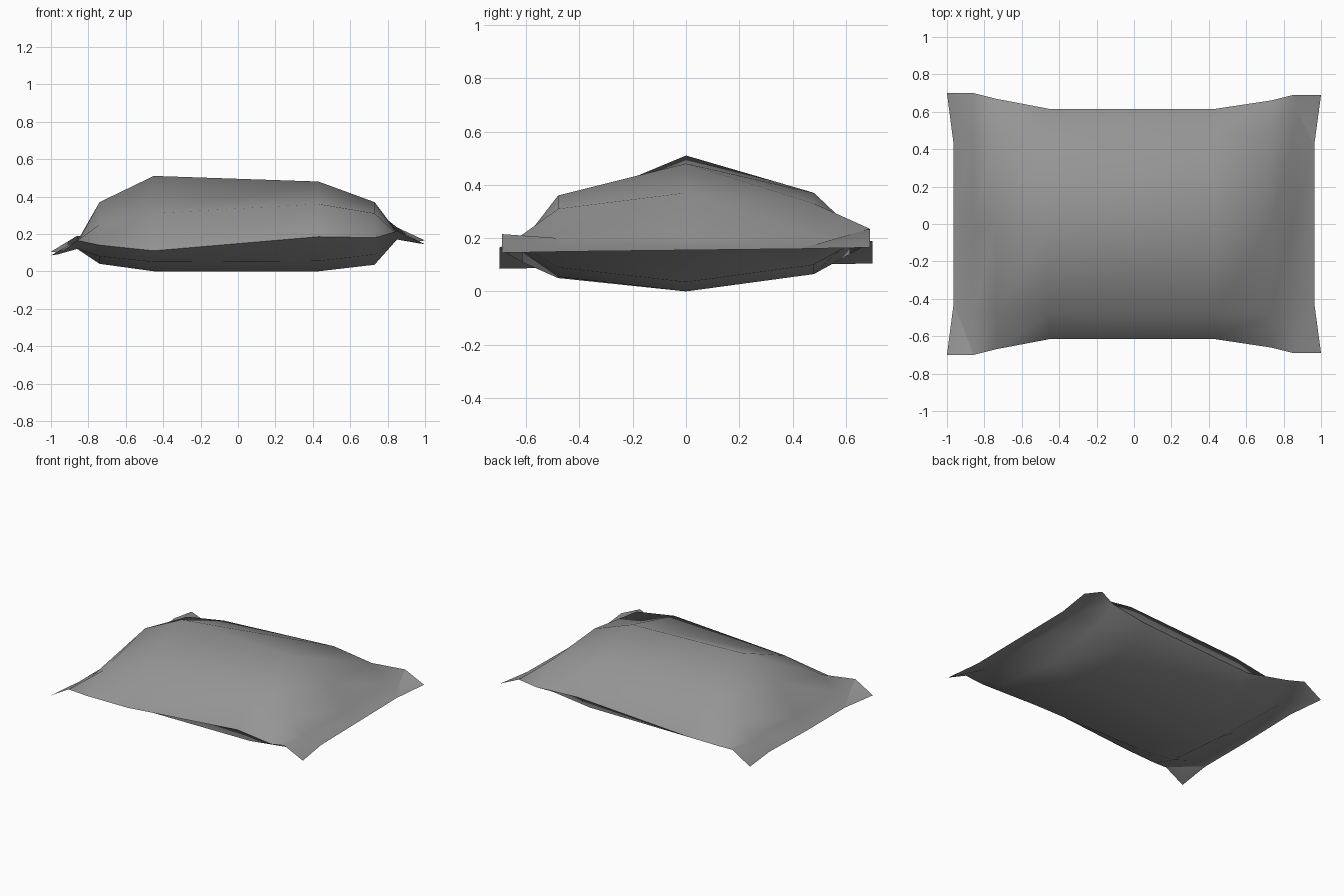
import bpy
import bmesh

# Remove the default object
default = bpy.data.objects.get("Cube")
if default:
    bpy.data.objects.remove(default, do_unlink=True)


def make_material(name, color):
    material = bpy.data.materials.new(name)
    material.use_nodes = True
    material.diffuse_color = color
    shader = material.node_tree.nodes["Principled BSDF"]
    shader.inputs["Base Color"].default_value = color
    shader.inputs["Roughness"].default_value = 0.9
    return material


# Each cross-section runs front to back: seam, shoulder, crown, shoulder, seam.
# x position, half depth, seam heights, upper heights, lower heights
sections = [
    (-1.00, .70, (.085, .105), (.09, .09, .10), (.09, .09, .10)),
    (-.86, .70, (.165, .19), (.15, .16, .17), (.12, .12, .13)),
    (-.74, .67, (.14, .17), (.25, .37, .27), (.08, .04, .09)),
    (-.45, .615, (.11, .14), (.31, .51, .32), (.05, 0, .065)),
    (.43, .615, (.185, .19), (.36, .48, .37), (.055, 0, .065)),
    (.73, .66, (.18, .20), (.31, .37, .33), (.09, .035, .10)),
    (.85, .69, (.215, .235), (.20, .20, .21), (.17, .17, .18)),
    (1.00, .69, (.145, .165), (.15, .155, .16), (.15, .155, .16)),
]
shoulder = .48
tip_inset = .035


def section_points(section, heights):
    """Points across one side of the pillow at a cross-section."""
    x, depth, seam, _, _ = section
    is_tip = abs(x) == 1
    inner_x = x - tip_inset * x if is_tip else x
    inner_y = .43 if is_tip else shoulder
    front, crown, back = heights
    return [
        (x, -depth, seam[0]),
        (inner_x, -inner_y, front),
        (inner_x, 0, crown),
        (inner_x, inner_y, back),
        (x, depth, seam[1]),
    ]


def add_sheet(bm, rows, flip):
    """Skin neighbouring cross-sections with quads."""
    grid = [[bm.verts.new(point) for point in row] for row in rows]
    for row, following in zip(grid, grid[1:]):
        for j in range(len(row) - 1):
            quad = [row[j], following[j], following[j + 1], row[j + 1]]
            bm.faces.new(quad[::-1] if flip else quad)


# Pillow: an upper and a lower sheet joined along the seam
bm = bmesh.new()
add_sheet(bm, [section_points(s, s[3]) for s in sections], False)
add_sheet(bm, [section_points(s, s[4]) for s in sections], True)
bmesh.ops.remove_doubles(bm, verts=bm.verts, dist=.001)
bmesh.ops.recalc_face_normals(bm, faces=bm.faces)
for face in bm.faces:
    face.smooth = True

# Keep the outer seam crisp and the cloth soft
for edge in bm.edges:
    if len(edge.link_faces) == 2 and edge.calc_face_angle() > 1.2:
        edge.smooth = False

mesh = bpy.data.meshes.new("pillow")
bm.to_mesh(mesh)
bm.free()
mesh.materials.append(make_material("grey cloth", (.3, .3, .3, 1)))
pillow = bpy.data.objects.new("pillow", mesh)
bpy.context.collection.objects.link(pillow)
